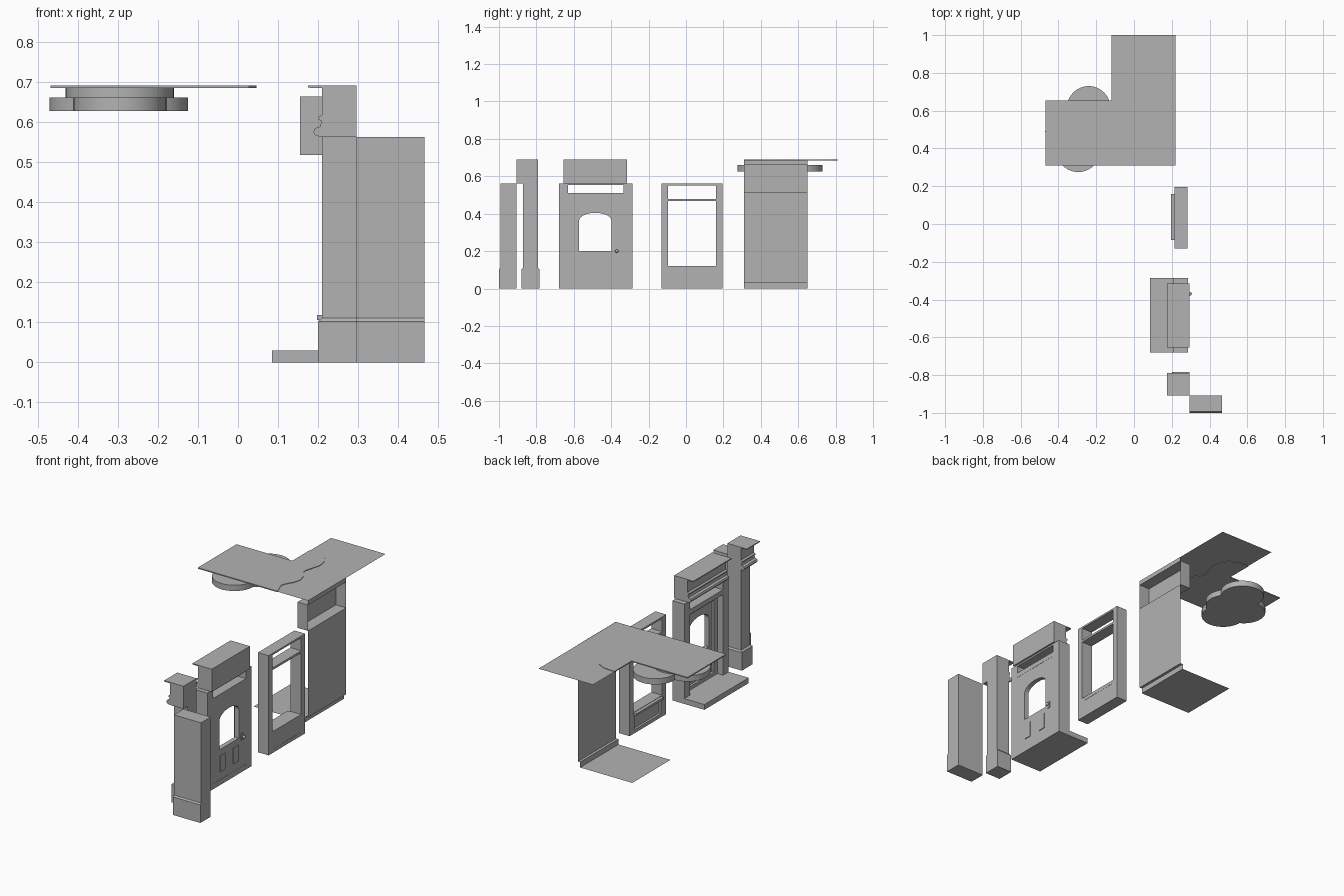
import bpy, bmesh
from math import sin, cos, pi, sqrt

cube = bpy.data.objects.get("Cube")
if cube:
    bpy.data.objects.remove(cube, do_unlink=True)

grey = bpy.data.materials.new("plain_grey")
grey.use_nodes = True
grey.diffuse_color = (0.45, 0.45, 0.45, 1)
grey.node_tree.nodes["Principled BSDF"].inputs["Base Color"].default_value = (0.45, 0.45, 0.45, 1)


def finish(name, bm, smooth=False):
    me = bpy.data.meshes.new(name)
    bm.to_mesh(me)
    bm.free()
    me.materials.append(grey)
    ob = bpy.data.objects.new(name, me)
    bpy.context.collection.objects.link(ob)
    if smooth:
        bpy.ops.object.select_all(action='DESELECT')
        ob.select_set(True)
        bpy.context.view_layer.objects.active = ob
        bpy.ops.object.shade_smooth_by_angle(angle=0.6)
    return ob


def place(axis, u, v, w):
    return {'x': (w, u, v), 'y': (u, w, v), 'z': (u, v, w)}[axis]


def slab(name, axis, lo, hi, loops, smooth=False):
    """Extrude an outline (first loop) with holes (other loops) along an axis."""
    bm = bmesh.new()
    edges = []
    for loop in loops:
        vs = [bm.verts.new(place(axis, u, v, lo)) for u, v in loop]
        edges += [bm.edges.new((a, b)) for a, b in zip(vs, vs[1:] + vs[:1])]
    if len(loops) == 1:
        bm.faces.new(vs)
    else:
        bmesh.ops.triangle_fill(bm, edges=edges, use_beauty=True)
    out = bmesh.ops.extrude_face_region(bm, geom=bm.faces[:])
    moved = [g for g in out["geom"] if isinstance(g, bmesh.types.BMVert)]
    bmesh.ops.translate(bm, verts=moved, vec=place(axis, 0, 0, hi - lo))
    # extrusion may drop the starting face, so close any open rim
    rim = [e for e in bm.edges if e.is_boundary]
    if rim:
        bmesh.ops.triangle_fill(bm, edges=rim, use_beauty=True)
    bmesh.ops.recalc_face_normals(bm, faces=bm.faces[:])
    return finish(name, bm, smooth)


def rect(u0, u1, v0, v1):
    return [(u0, v0), (u1, v0), (u1, v1), (u0, v1)]


def box(name, x, y, z):
    return slab(name, 'z', z[0], z[1], [rect(*x, *y)])


def plinth(name, x, y, z, top, inset):
    """Box whose upper edge slopes in to the body; inset = x0, x1, y0, y1."""
    ob = box(name, x, y, (0, z))
    bm = bmesh.new()
    bm.from_mesh(ob.data)
    cap = [f for f in bm.faces if f.normal.z > 0.9]
    out = bmesh.ops.extrude_face_region(bm, geom=cap)
    for v in [g for g in out["geom"] if isinstance(g, bmesh.types.BMVert)]:
        v.co.z = top
        v.co.x += inset[0] if v.co.x < sum(x) / 2 else -inset[1]
        v.co.y += inset[2] if v.co.y < sum(y) / 2 else -inset[3]
    bmesh.ops.delete(bm, geom=cap, context='FACES_ONLY')
    bm.to_mesh(ob.data)
    bm.free()


# Cornice profile shared by the pier and the door header
cornice = [(.295, .562), (.206, .562), (.192, .567), (.188, .575), (.192, .584),
           (.205, .588), (.208, .602), (.201, .606), (.201, .612), (.21, .618),
           (.21, .684), (.174, .685), (.174, .69), (.295, .69)]

# Corner pillar
box("pillar_body", (.295, .465), (-.993, -.907), (0, .562))
plinth("pillar_base", (.295, .465), (-1, -.907), .102, .11, (0, 0, .007, 0))

# Slim pier with cornice
box("pier_body", (.21, .295), (-.872, -.79), (0, .562))
plinth("pier_base", (.2, .295), (-.88, -.783), .102, .11, (.01, 0, .008, .007))
slab("pier_cornice", 'y', -.907, -.79, [cornice])

# Door bay: frame, step, leaf, raised moulding, cornice
arch = [(-.485 + .087 * cos(pi * i / 12), .362 + .043 * sin(pi * i / 12)) for i in range(13)]
window = [(-.572, .2), (-.398, .2)] + arch
transom = rect(-.63, -.335, .512, .553)
slab("door_frame", 'x', .21, .285,
     [rect(-.68, -.285, 0, .562), transom, rect(-.63, -.335, .03, .485)])
box("door_step", (.085, .215), (-.68, -.285), (0, .03))
slab("door_leaf", 'x', .258, .284, [rect(-.632, -.333, .028, .487), window])
slab("door_moulding", 'x', .245, .26,
     [rect(-.63, -.335, .03, .485), rect(-.6, -.365, .05, .455)])
slab("door_header", 'y', -.655, -.315, [cornice])
for n, y in (("left", -.428), ("right", -.545)):
    box("door_panel_" + n, (.284, .288), (y - .022, y + .022), (.075, .165))
    box("door_inner_panel_" + n, (.252, .259), (y - .022, y + .022), (.075, .165))

# Door knob on a small plate
box("knob_plate", (.284, .288), (-.378, -.362), (.18, .22))
box("knob_stem", (.284, .298), (-.373, -.367), (.197, .203))
bm = bmesh.new()
bmesh.ops.create_uvsphere(bm, u_segments=16, v_segments=8, radius=.009)
bmesh.ops.translate(bm, verts=bm.verts[:], vec=(.297, -.37, .2))
finish("knob", bm, True)

# Shop window bay
slab("window_frame", 'x', .215, .282,
     [rect(-.13, .195, 0, .562), rect(-.095, .16, .12, .467), rect(-.095, .16, .479, .552),
      rect(-.085, .15, .02, .1)])
box("window_apron", (.228, .281), (-.087, .152), (.018, .102))
box("window_sill", (.197, .218), (-.085, .16), (.106, .118))

# Folded wall sheet: floor, skirting, wall and open display box
fold = [(-.12, 0), (.205, 0), (.205, .03), (.22, .03), (.22, .517), (.155, .517),
        (.155, .663), (.22, .663), (.22, .688)]
bm = bmesh.new()
rows = [[bm.verts.new((x, y, z)) for y in (.31, .65)] for x, z in fold]
for a, b in zip(rows, rows[1:]):
    bm.faces.new((a[0], a[1], b[1], b[0]))
for side in (0, 1):
    bm.faces.new([r[side] for r in rows[4:8]])
bmesh.ops.recalc_face_normals(bm, faces=bm.faces[:])
finish("folded_wall", bm)

# Ceiling sheet and raised roof plates
bm = bmesh.new()
bm.faces.new([bm.verts.new((x, y, .687)) for x, y in rect(-.12, .22, .31, 1)])
finish("ceiling_sheet", bm)
box("roof_plate", (-.468, -.12), (.31, .655), (.684, .69))
wave = [(.028, .31), (.018, .34), (.003, .38), (.012, .41), (.036, .45), (.046, .49),
        (.036, .53), (.008, .57), (.002, .6), (.014, .64), (.028, .69), (.02, .74),
        (-.005, .78), (-.045, .803), (-.08, .807), (-.12, .81)]
slab("wavy_roof_plate", 'z', .684, .69, [[(-.12, .31)] + wave])

# Lobed ceiling canopy under a round mount
lobes = [(-.24, .615), (-.355, .49), (-.24, .49), (-.295, .39)]
R, cx, cy = .115, -.285, .5


def reach(t):
    best = 0
    for x, y in lobes:
        dx, dy = x - cx, y - cy
        along = dx * cos(t) + dy * sin(t)
        d = along * along - dx * dx - dy * dy + R * R
        if d >= 0:
            best = max(best, along + sqrt(d))
    return best


angles = [2 * pi * i / 120 for i in range(120)]
slab("canopy", 'z', .627, .66,
     [[(cx + reach(t) * cos(t), cy + reach(t) * sin(t)) for t in angles]], True)
slab("canopy_mount", 'z', .658, .685,
     [[(-.295 + .135 * cos(t), .49 + .135 * sin(t)) for t in angles[::2]]], True)
